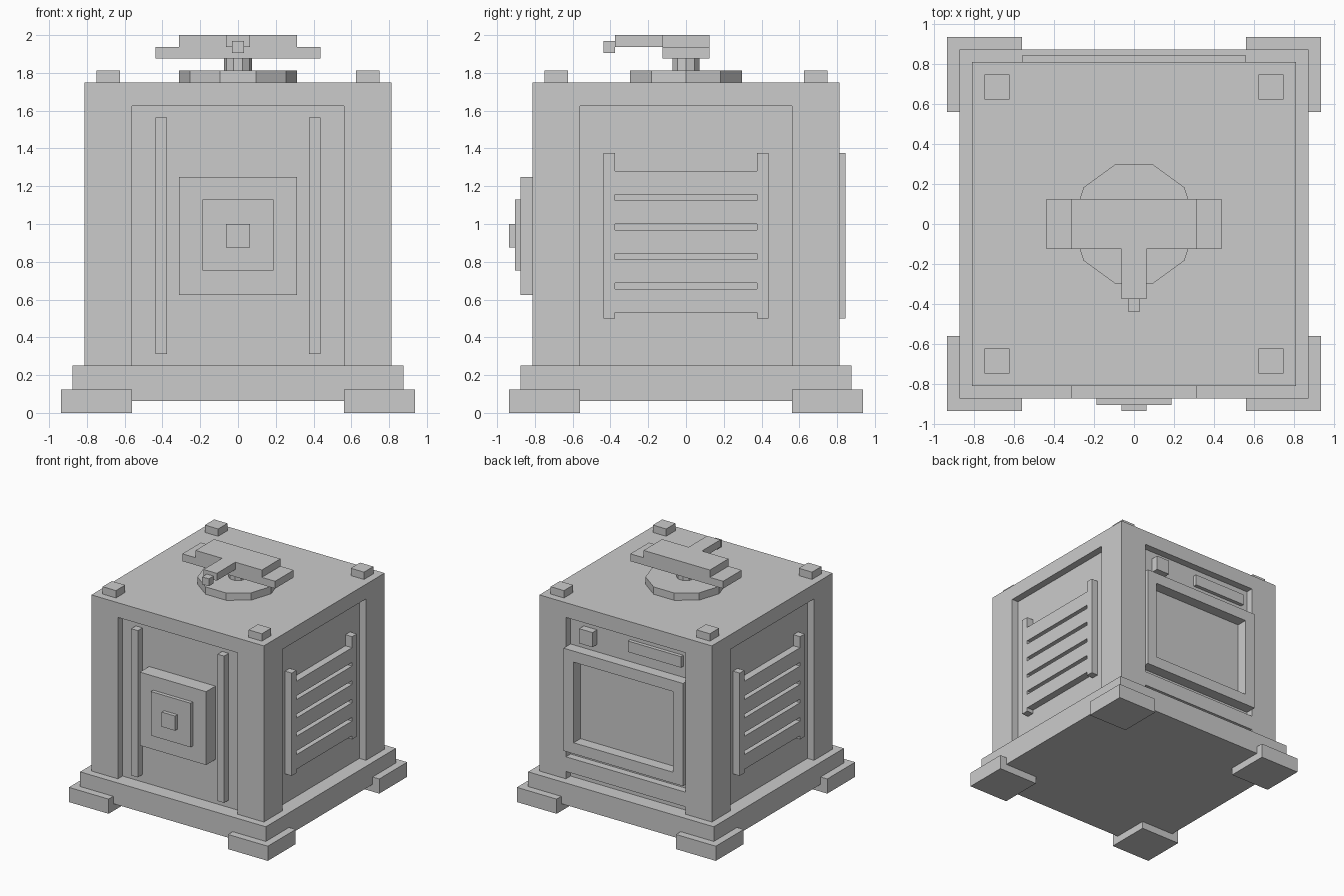
import bpy, bmesh, math

if "Cube" in bpy.data.objects:
    bpy.data.objects.remove(bpy.data.objects["Cube"])

grey = bpy.data.materials.new("plain grey")
grey.diffuse_color = (0.6, 0.6, 0.6, 1)
grey.use_nodes = True
grey.node_tree.nodes["Principled BSDF"].inputs["Base Color"].default_value = grey.diffuse_color


def finish(name, bm):
    me = bpy.data.meshes.new(name)
    bm.to_mesh(me)
    bm.free()
    me.materials.append(grey)
    ob = bpy.data.objects.new(name, me)
    bpy.context.scene.collection.objects.link(ob)
    return ob


def box(name, x, y, z):
    """Box from (min, max) pairs on each axis."""
    bm = bmesh.new()
    bmesh.ops.create_cube(bm, size=1)
    for v in bm.verts:
        v.co = [r[0] if c < 0 else r[1] for c, r in zip(v.co, (x, y, z))]
    return finish(name, bm)


def drum(name, radius, z0, z1, sides=10):
    bm = bmesh.new()
    ring = [bm.verts.new((radius * math.cos(i * math.tau / sides),
                          radius * math.sin(i * math.tau / sides), z0)) for i in range(sides)]
    face = bm.faces.new(ring)
    top = bmesh.ops.extrude_face_region(bm, geom=[face])["geom"]
    for v in top:
        if isinstance(v, bmesh.types.BMVert):
            v.co.z = z1
    bmesh.ops.recalc_face_normals(bm, faces=bm.faces)
    return finish(name, bm)


def cut(ob, x, y, z):
    """Subtract a box and bake the result."""
    tool = box("cutter", x, y, z)
    tool.hide_render = True
    mod = ob.modifiers.new("cut", 'BOOLEAN')
    mod.operation, mod.solver, mod.object = 'DIFFERENCE', 'EXACT', tool
    bpy.context.view_layer.update()
    dg = bpy.context.evaluated_depsgraph_get()
    me = bpy.data.meshes.new_from_object(ob.evaluated_get(dg))
    ob.modifiers.clear()
    ob.data = me
    bpy.data.objects.remove(tool)


def span(a):
    return (-a, a)


def side(s, a, b):
    return (a, b) if s > 0 else (-b, -a)


# Body with a shallow panel recess on every side
body = box("body", span(.8125), span(.8125), (.25, 1.75))
for s in (-1, 1):
    cut(body, span(.5625), side(s, .75, 1), (.1, 1.625))
    cut(body, side(s, .75, 1), span(.5625), (.1, 1.625))

# Base plate, corner feet and top pegs
box("base_plate", span(.875), span(.875), (.0625, .25))
for sx in (-1, 1):
    for sy in (-1, 1):
        box("foot", side(sx, .5625, .9375), side(sy, .5625, .9375), (0, .125))
        box("top_peg", side(sx, .625, .75), side(sy, .625, .75), (1.75, 1.8125))

# Front rails and stepped square
for s in (-1, 1):
    box("front_rail", side(s, .375, .4375), (-.8125, -.75), (.3125, 1.5625))
box("front_square", span(.3125), (-.875, -.75), (.625, 1.25))
box("front_square_step", span(.1875), (-.906, -.875), (.755, 1.13))
box("front_square_knob", span(.0625), (-.9375, -.906), (.875, 1.0))

# Side grilles: two posts and five slats
for s in (-1, 1):
    for t in (-1, 1):
        box("grille_post", side(s, .75, .8125), side(t, .375, .4375), (.5, 1.375))
    for i in range(5):
        z = .531 + i * .1563
        box("grille_slat", side(s, .75, .8125), span(.38), (z, z + .125))

# Back: framed screen, button, plate and lower ledge
frame = box("screen_frame", span(.5625), (.75, .84375), (.5, 1.375))
cut(frame, span(.46875), (.7, 1), (.594, 1.281))
box("back_button", (.3125, .4375), (.75, .8125), (1.4375, 1.5625))
box("back_plate", (-.5, 0), (.75, .78125), (1.469, 1.5625))
box("back_ledge", span(.5625), (.75, .8125), (.3125, .4375))

# Top turntable and crossbar with a pointing arm
drum("turntable_disc", .3125, 1.75, 1.8125)
drum("turntable_stem", .075, 1.8125, 1.88)
box("crossbar_lower", span(.4375), span(.125), (1.875, 1.9375))
box("crossbar_upper", span(.3125), span(.125), (1.9375, 2.0))
box("pointer_arm", span(.0625), (-.375, -.125), (1.9375, 2.0))
box("pointer_tip", span(.03125), (-.4375, -.375), (1.906, 1.969))
